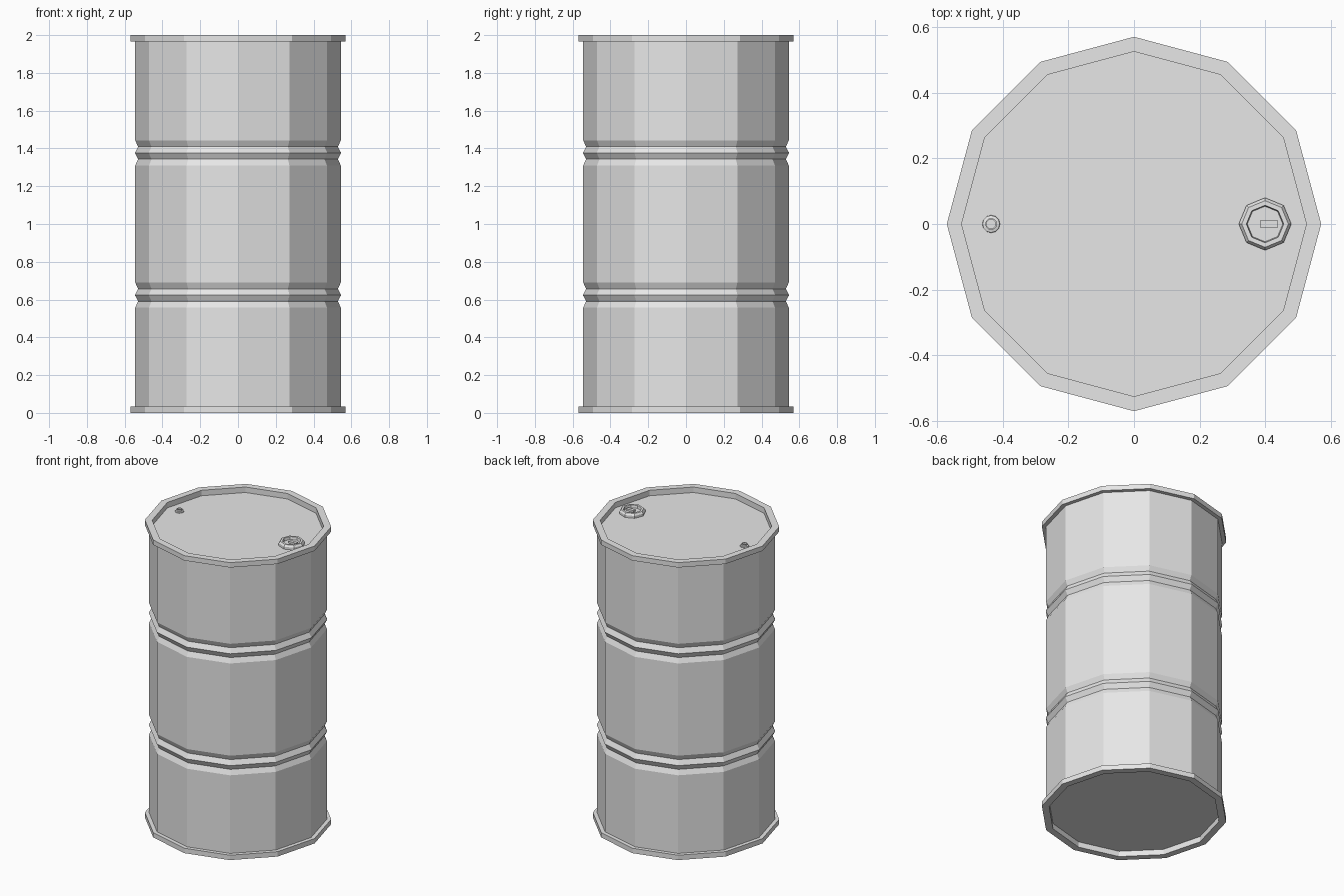
import bpy, bmesh, math

cube = bpy.data.objects.get("Cube")
if cube:
    bpy.data.objects.remove(cube, do_unlink=True)

steel = bpy.data.materials.new("grey_steel")
steel.use_nodes = True
steel.diffuse_color = (0.8, 0.8, 0.8, 1)
steel.node_tree.nodes["Principled BSDF"].inputs["Base Color"].default_value = (0.8, 0.8, 0.8, 1)


def finish(name, bm, location):
    bmesh.ops.recalc_face_normals(bm, faces=bm.faces)
    mesh = bpy.data.meshes.new(name)
    bm.to_mesh(mesh)
    bm.free()
    mesh.materials.append(steel)
    obj = bpy.data.objects.new(name, mesh)
    obj.location = location
    bpy.context.collection.objects.link(obj)
    return obj


def lathe(name, profile, sides, location=(0, 0, 0)):
    """Turn a (radius, height) profile into a flat-sided solid, capped at both ends."""
    bm = bmesh.new()
    rings = []
    for r, z in profile:
        angles = [math.tau * i / sides for i in range(sides)]
        rings.append([bm.verts.new((r * math.cos(a), r * math.sin(a), z)) for a in angles])
    for low, high in zip(rings, rings[1:]):
        for i in range(sides):
            j = (i + 1) % sides
            bm.faces.new((low[i], low[j], high[j], high[i]))
    bm.faces.new(rings[0][::-1])
    bm.faces.new(rings[-1])
    return finish(name, bm, location)


def box(name, size, location):
    bm = bmesh.new()
    bmesh.ops.create_cube(bm, size=1)
    bmesh.ops.scale(bm, vec=size, verts=bm.verts)
    return finish(name, bm, location)


# Drum: recessed ends, chimes at both rims and two rolling hoops
BODY, GROOVE, RIM, LID = 0.544, 0.529, 0.57, 0.525
RIM_H, RECESS, STEP = 0.033, 0.037, 0.033


def hoop(z):
    radii = (BODY, GROOVE, BODY + 0.002, GROOVE, BODY)
    return [(r, z + (i - 2) * STEP) for i, r in enumerate(radii)]


bottom = [(LID, RECESS), (LID, 0), (RIM, 0), (RIM, RIM_H), (BODY, RIM_H)]
top = [(r, 2 - z) for r, z in reversed(bottom)]
lathe("drum_body", bottom + hoop(0.624) + hoop(1.376) + top, 12)

# Large bung: flanged collar with a sunken plug and grip bar
lid_z = 2 - RECESS
lathe("large_bung", [(0.08, 0), (0.08, 0.016), (0.071, 0.028),
                     (0.057, 0.028), (0.054, 0.01)], 8, (0.399, 0, lid_z))
box("large_bung_grip", (0.055, 0.02, 0.014), (0.411, 0, lid_z + 0.016))

# Small bung: low flange with a hollow neck
lathe("small_bung", [(0.027, 0), (0.026, 0.006), (0.018, 0.008),
                     (0.018, 0.018), (0.014, 0.018), (0.014, 0.006)], 12, (-0.435, 0, lid_z))
